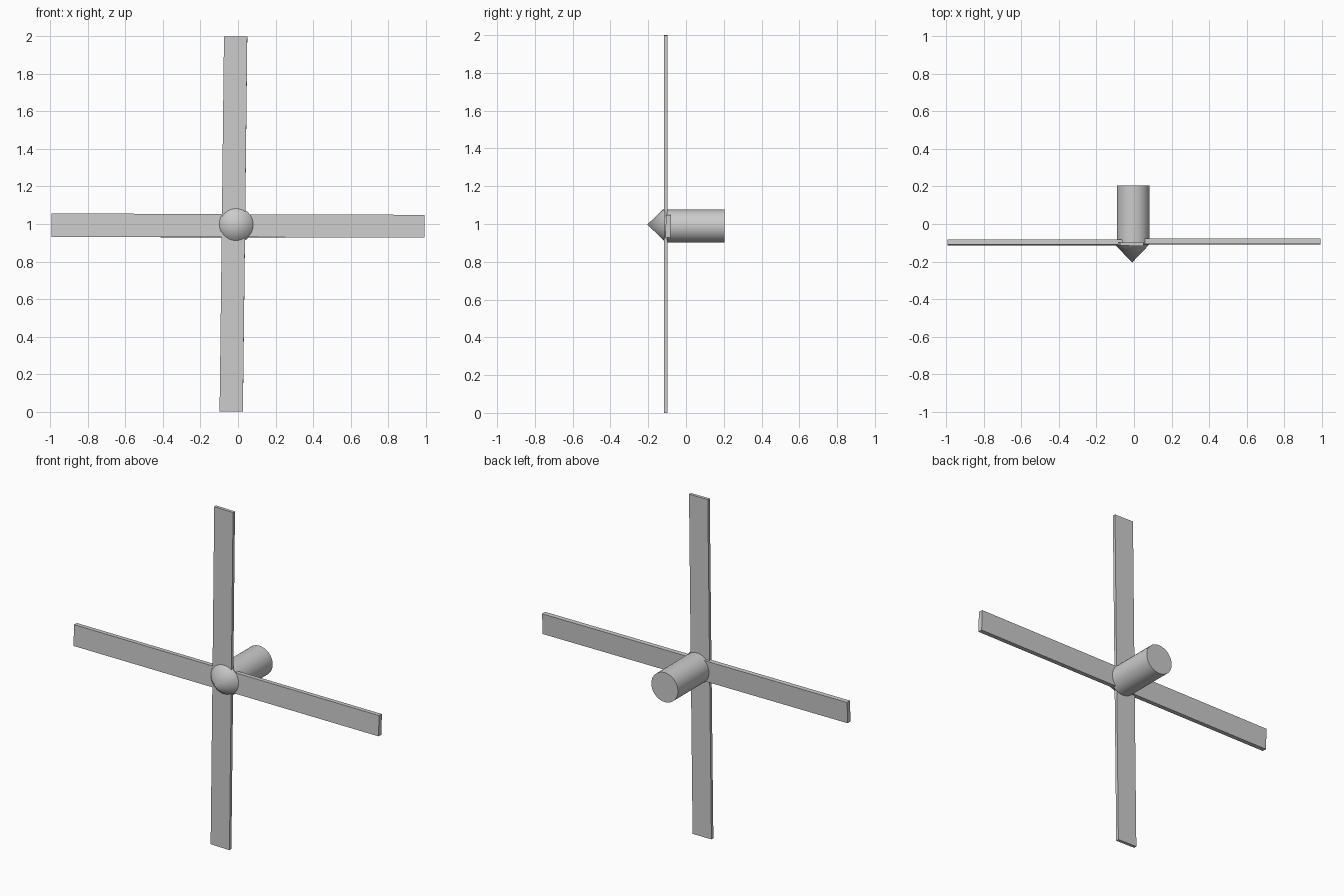
import bpy, math
from mathutils import Matrix

if "Cube" in bpy.data.objects:
    bpy.data.objects.remove(bpy.data.objects["Cube"])

grey = bpy.data.materials.new("light grey")
grey.diffuse_color = (0.6, 0.6, 0.6, 1)
grey.use_nodes = True
grey.node_tree.nodes["Principled BSDF"].inputs["Base Color"].default_value = grey.diffuse_color


def finish(name, smooth=False):
    ob = bpy.context.object
    ob.name = name
    ob.data.materials.append(grey)
    if smooth:
        bpy.ops.object.shade_smooth_by_angle(angle=math.radians(30))
    return ob


def blade(name, a, b, width, thick, y, pitch):
    """Flat blade from point a to point b (x, z), pitched about its length."""
    dx, dz = b[0] - a[0], b[1] - a[1]
    length = math.hypot(dx, dz)
    bpy.ops.mesh.primitive_cube_add(size=1)
    ob = finish(name)
    place = (Matrix.Translation(((a[0] + b[0]) / 2, y, (a[1] + b[1]) / 2))
             @ Matrix.Rotation(-math.atan2(dz, dx), 4, 'Y')
             @ Matrix.Rotation(math.radians(pitch), 4, 'X')
             @ Matrix.Diagonal((length, thick, width, 1)))
    ob.data.transform(place)
    return ob


# Four blades, leaning very slightly off square
blade("upper_blade", (-0.024, 1.0), (-0.0125, 1.999), 0.124, 0.018, -0.107, -0.8)
blade("lower_blade", (-0.036, 0.001), (-0.024, 1.0), 0.124, 0.018, -0.107, -0.8)
blade("left_blade", (-0.994, 0.993), (0.04, 0.991), 0.124, 0.027, -0.098, -2)
blade("right_blade", (-0.04, 0.990), (0.994, 0.988), 0.121, 0.027, -0.094, -2)

# Motor housing behind the blades
bpy.ops.mesh.primitive_cylinder_add(vertices=32, radius=0.087, depth=0.305,
                                    location=(-0.004, 0.0525, 0.989),
                                    rotation=(math.pi / 2, 0, 0))
finish("hub_cylinder", True)

# Pointed nose in front of the blades
bpy.ops.mesh.primitive_cone_add(vertices=32, radius1=0.091, depth=0.095,
                                location=(-0.01, -0.1575, 0.997),
                                rotation=(math.pi / 2, 0, 0))
finish("nose_cone", True)
